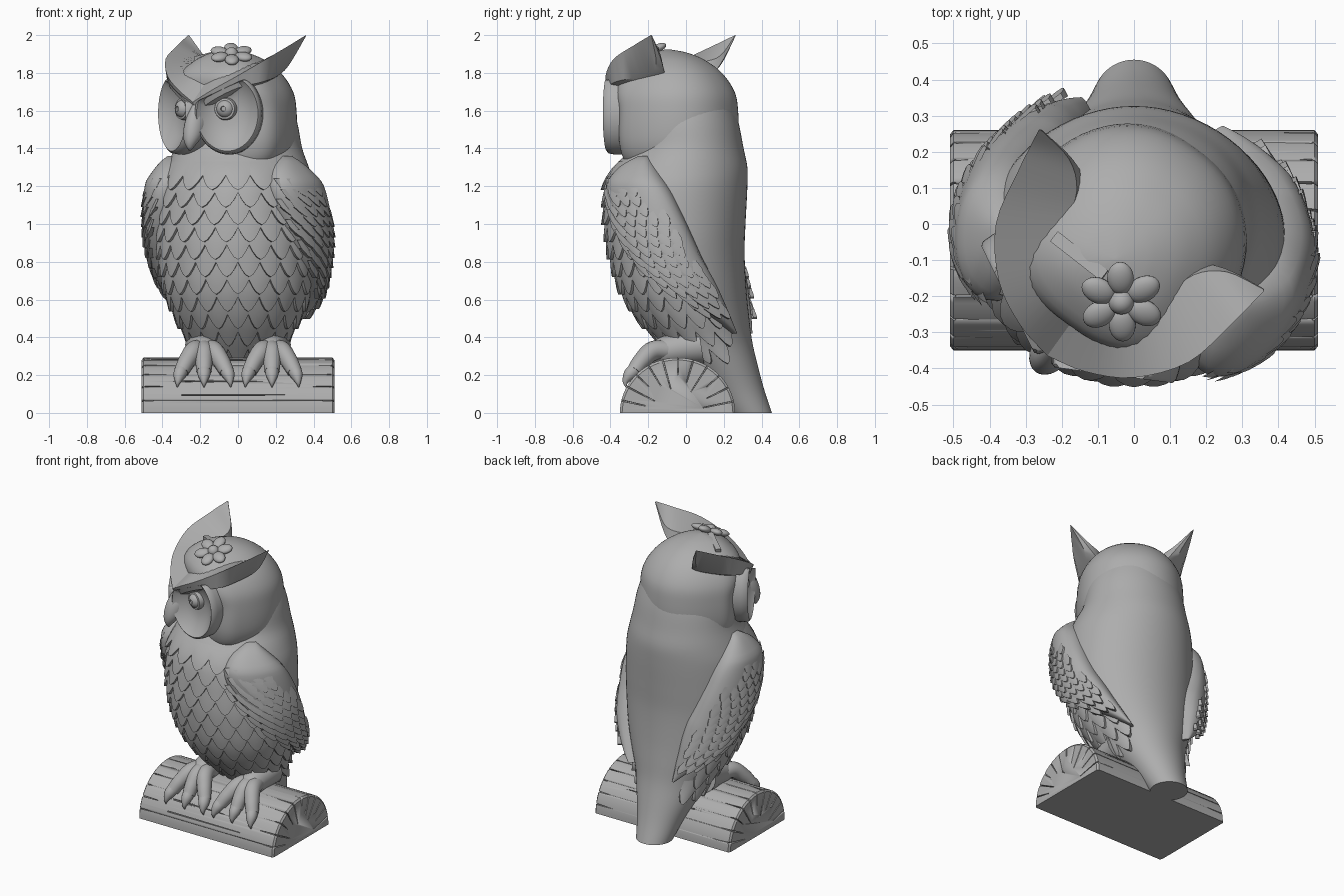
import bpy, bmesh, math
from mathutils import Vector, Matrix

if "Cube" in bpy.data.objects:
    bpy.data.objects.remove(bpy.data.objects["Cube"], do_unlink=True)

stone = bpy.data.materials.new("stone grey")
stone.use_nodes = True
GREY = (0.42, 0.42, 0.42, 1)
stone.diffuse_color = GREY
stone.node_tree.nodes["Principled BSDF"].inputs["Base Color"].default_value = GREY
rad = math.radians


def finish(name, bm, angle=40, fix=True):
    if fix:
        bmesh.ops.recalc_face_normals(bm, faces=bm.faces)
    mesh = bpy.data.meshes.new(name)
    bm.to_mesh(mesh)
    bm.free()
    ob = bpy.data.objects.new(name, mesh)
    bpy.context.collection.objects.link(ob)
    mesh.materials.append(stone)
    bpy.ops.object.select_all(action='DESELECT')
    ob.select_set(True)
    bpy.context.view_layer.objects.active = ob
    bpy.ops.object.shade_smooth_by_angle(angle=rad(angle))
    return ob


def loft(bm, rings):
    vs = [[bm.verts.new(p) for p in r] for r in rings]
    n = len(vs[0])
    for a, b in zip(vs, vs[1:]):
        for i in range(n):
            bm.faces.new((a[i], a[(i + 1) % n], b[(i + 1) % n], b[i]))
    bm.faces.new(vs[0])
    bm.faces.new(vs[-1])


def interp(table, z):
    """Smooth (cubic) lookup in rows sorted by their first value."""
    z = min(max(z, table[0][0]), table[-1][0])
    i = max(j for j in range(len(table) - 1) if table[j][0] <= z)
    p, q = table[i], table[i + 1]
    o, r = table[max(i - 1, 0)], table[min(i + 2, len(table) - 1)]
    h = q[0] - p[0]
    t = (z - p[0]) / h
    out = []
    for k in range(1, len(p)):
        m0 = (q[k] - o[k]) / (q[0] - o[0]) * h
        m1 = (r[k] - p[k]) / (r[0] - p[0]) * h
        out.append((2*t**3 - 3*t*t + 1) * p[k] + (t**3 - 2*t*t + t) * m0
                   + (3*t*t - 2*t**3) * q[k] + (t**3 - t*t) * m1)
    return out


def steps(a, b, n):
    return [a + (b - a) * i / n for i in range(n + 1)]


# Body: height, half width, front y, back y
BODY = [(0, .115, .22, .455), (.12, .15, .12, .415), (.25, .2, 0, .38), (.38, .255, -.14, .35),
        (.5, .32, -.25, .335), (.65, .38, -.34, .32), (.85, .415, -.4, .31), (1, .42, -.42, .315),
        (1.2, .405, -.42, .325), (1.3, .375, -.38, .325), (1.4, .34, -.3, .305),
        (1.55, .31, -.28, .275), (1.7, .25, -.24, .225), (1.8, .17, -.15, .16)]


def skin(deg, z, off=0):
    a, f, b = interp(BODY, z)
    t = rad(deg)
    return Vector(((a + off) * math.cos(t), (f + b) / 2 + ((b - f) / 2 + off) * math.sin(t), z))


bm = bmesh.new()
loft(bm, [[skin(d * 5, z) for d in range(72)] for z in steps(0, 1.8, 60)])
finish("body", bm, 50)


# Feathers: pointed plates that lift away from the surface
def feather(bm, deg, z, width, length, lift, base, skew=0.0):
    r = max(interp(BODY, z)[0], .2)
    rows = []
    for j in range(6):
        row = []
        for i in range(-3, 4):
            s = i / 3
            t = min(j, 4) / 4 * (1 - .55 * abs(s) ** 1.7)
            side = s * width / 2 + skew * t * length
            off = base + lift * t * (1 - .3 * s * s) if j < 5 else base - .012
            row.append(bm.verts.new(skin(deg + math.degrees(side / r), z - length * t, off)))
        rows.append(row)
    for a, b in zip(rows, rows[1:]):
        for i in range(6):
            bm.faces.new((a[i], b[i], b[i + 1], a[i + 1]))


# Wings: height, front angle, back angle, wrapped on the turned body
WING = [(.42, 48, 52), (.47, 38, 52), (.55, 23, 51), (.7, -4, 47), (.85, -22, 39), (1.05, -40, 25),
        (1.2, -46, 12), (1.3, -40, -4), (1.36, -28, -18)]


def wing_angle(side, deg, z):
    turn = 12 + 8 * min(1, max(0, (z - .42) / .4))
    return (deg if side > 0 else 180 - deg) - turn


def wing_span(z):
    return interp(WING, z)


def wing_thickness(z, a):
    ends = min(1, (1.365 - z) / .14, (z - .36) / .3) ** .5
    return .085 * ends * (1 - abs(2 * a - 1) ** 3) ** .6


bm = bmesh.new()
for row in range(11):
    z = 1.33 - row * .092
    r = max(interp(BODY, z)[0], .2)
    step = math.degrees(.118 / r)
    back = wing_span(z)[1]
    hi = min(wing_angle(1, back, z) - 10, 32)
    lo = max(wing_angle(-1, back, z) - 350, -215)
    n = int(130 / step) + 1
    for k in range(-n, n + 1):
        d = -90 + (k + row % 2 / 2) * step
        if lo < d < hi:
            feather(bm, d, z, rad(step) * r * 1.04, .15, .028, .002)
finish("breast_feathers", bm, 40, False)

for side, label in ((1, "left"), (-1, "right")):
    bm = bmesh.new()
    rings = []
    for z in steps(.42, 1.36, 36):
        f, b = wing_span(z)
        outer = [skin(wing_angle(side, f + (b - f) * a, z), z, wing_thickness(z, a) + .004)
                 for a in steps(0, 1, 18)]
        inner = [skin(wing_angle(side, f + (b - f) * a, z), z, -.04) for a in steps(1, 0, 6)]
        rings.append(outer + inner)
    loft(bm, rings)
    finish(label + "_wing", bm, 55)

    bm = bmesh.new()
    for row in range(13):
        z = 1.24 - row * .054
        f, b = wing_span(z)
        d = f + 5 + (row % 2) * 4
        while d < b - (22 if z > 1.1 else 13):
            base = wing_thickness(z, (d - f) / (b - f))
            feather(bm, wing_angle(side, d, z), z, .07, .095, .016, base, .6 * side)
            d += 8
    finish(label + "_wing_feathers", bm, 40, False)


# Head: turned towards the model's right
def turned(u, v, z):
    return Vector((.05 + .81 * u - .58 * v, .04 - .58 * u - .81 * v, z))


HEAD = [(1.3, .8, .18), (1.36, .93, .18), (1.45, 1, .18), (1.6, 1, .18), (1.7, .95, .23),
        (1.8, .77, .28), (1.87, .52, .28), (1.91, .25, .28), (1.925, .02, .28)]


def head_ring(z):
    k, front = interp(HEAD, z)
    ring = []
    for i in range(64):
        c, s = math.cos(i * math.tau / 64), math.sin(i * math.tau / 64)
        depth, power = (front, .8) if s > 0 else (.38, .9)
        ring.append(turned(.33 * k * math.copysign(abs(c) ** power, c),
                           .17 + depth * k * math.copysign(abs(s) ** power, s), z))
    return ring


bm = bmesh.new()
loft(bm, [head_ring(z) for z in steps(1.3, 1.86, 24) + steps(1.87, 1.925, 8)])
finish("head", bm, 60)


def round_part(name, profile, u, v, z, tilt, wide=1, tall=1):
    """Turned profile (radius, height) facing out of the face, kept under the brow line."""
    bm = bmesh.new()
    c, s = math.cos(rad(tilt)), math.sin(rad(tilt))
    rings = []
    for r, h in profile:
        ring = []
        for i in range(48):
            p, q = r * wide * math.cos(i * math.tau / 48), r * tall * math.sin(i * math.tau / 48)
            across = u + p * c + h * s
            top = 1.63 + .53 * abs(across)
            ring.append(turned(across, v - p * s + h * c, min(z + q, top)))
        rings.append(ring)
    loft(bm, rings)
    finish(name, bm, 45)


# Face discs, eyes and brows with ear tufts: outer low, outer high, inner high, inner low
DISC = [(1.0, -.2), (1.06, -.1), (1.06, -.04), (1.03, -.008), (.97, .002), (.9, -.012),
        (.6, -.05), (.3, -.064), (.02, -.066)]
EYE = [(.056, -.06), (.06, .01), (.055, .024), (.044, .026), (.04, .034), (.026, .046), (.014, .05),
       (.012, .042), (.002, .042)]
BROW = [(0, .47, 1.59, 0, .5, 1.645, 0, .37, 1.76, 0, .33, 1.58),
        (.11, .455, 1.66, .11, .475, 1.71, .08, .35, 1.80, .08, .3, 1.6),
        (.22, .395, 1.72, .23, .41, 1.785, .13, .28, 1.83, .13, .22, 1.66),
        (.31, .28, 1.755, .33, .285, 1.875, .17, .18, 1.85, .16, .15, 1.7),
        (.28, .1, 1.79, .365, .13, 1.945, .2, .08, 1.86, .18, .06, 1.75),
        (.3, .03, 1.85, .378, .05, 1.98, .27, .02, 1.89, .26, .015, 1.84),
        (.383, 0, 1.995, .385, .003, 2.0, .38, 0, 1.998, .38, -.002, 1.994)]
for side, label in ((1, "left"), (-1, "right")):
    round_part(label + "_face_disc", DISC, side * .18, .435, 1.585, side * 28, .17 * side, .205)
    round_part(label + "_eye", EYE, side * .135, .385, 1.61, side * 18)
    bm = bmesh.new()
    rows = [(i, *st) for i, st in enumerate(BROW)]
    rings = []
    for t in steps(0, len(BROW) - 1, 24):
        st = interp(rows, t)
        rings.append([turned(side * st[i], st[i + 1], min(st[i + 2], 2)) for i in range(0, 12, 3)])
    loft(bm, rings)
    finish(label + "_brow", bm, 42)

# Beak: height, forward position, half width, half depth
bm = bmesh.new()
BEAK = [(1.39, .525, .006, .006), (1.42, .52, .028, .03), (1.47, .495, .05, .06),
        (1.54, .465, .054, .075), (1.6, .445, .04, .065), (1.66, .43, .02, .04)]
rings = []
for z in steps(1.39, 1.66, 16):
    v, w, d = interp(BEAK, z)
    rings.append([turned(w * math.cos(i * math.tau / 24), v + d * math.sin(i * math.tau / 24), z)
                  for i in range(24)])
loft(bm, rings)
finish("beak", bm, 60)

# Flower on the crown with its ribbon
place = Matrix.Translation((-.035, -.215, 1.9)) @ Matrix.Rotation(rad(25), 4, 'X')
bm = bmesh.new()
for k in range(6):
    m = place @ Matrix.Rotation(rad(-88 + 60 * k), 4, 'Z') @ Matrix.Translation((.072, 0, 0))
    bmesh.ops.create_uvsphere(bm, u_segments=20, v_segments=10, radius=1,
                              matrix=m @ Matrix.Diagonal((.049, .037, .022, 1)))
bmesh.ops.create_uvsphere(bm, u_segments=20, v_segments=10, radius=.036, matrix=place)
finish("flower", bm)
bm = bmesh.new()
bmesh.ops.create_cube(bm, size=1, matrix=Matrix.Translation((-.15, -.09, 1.89)) @ Matrix.Rotation(
    rad(-38), 4, 'Z') @ Matrix.Rotation(rad(-12), 4, 'Y') @ Matrix.Diagonal((.18, .035, .03, 1)))
finish("ribbon", bm)


# Feet: tapered toes draped over the log, each ending in a claw
def tube(bm, points):
    rows = [(float(i), *p) for i, p in enumerate(points)]
    rings = []
    for t in steps(0, len(points) - 1, 20):
        x, y, z, r = interp(rows, t)
        ahead, behind = interp(rows, t + .1), interp(rows, t - .1)
        d = Vector(ahead[:3]) - Vector(behind[:3])
        across = d.cross(Vector((1, 0, 0))).normalized()
        other = d.cross(across).normalized()
        rings.append([Vector((x, y, z)) + r * (across * math.cos(i * math.tau / 16)
                      + other * math.sin(i * math.tau / 16)) for i in range(16)])
    loft(bm, rings)


for x, label in ((.18, "left"), (-.18, "right")):
    bm = bmesh.new()
    tube(bm, [(x, .08, .36, .1), (x, -.04, .34, .085), (x, -.13, .32, .075), (x, -.19, .29, .04)])
    for s in (-1, 0, 1):
        tube(bm, [(x + .02 * s, -.06, .33, .05), (x + .05 * s, -.17, .33, .052),
                  (x + .09 * s, -.235, .275, .046), (x + .12 * s, -.275, .22, .04)])
        tube(bm, [(x + .115 * s, -.265, .235, .038), (x + .13 * s, -.3, .2, .033),
                  (x + .138 * s, -.32, .165, .016), (x + .142 * s, -.318, .135, .002)])
    finish(label + "_foot", bm, 50)


# Half log with cracks cut along the bark and across its ends
def log_point(deg, k=1.0):
    return -.045 + .305 * k * math.cos(rad(deg)), .292 * k * math.sin(rad(deg))


bm = bmesh.new()
loft(bm, [[(x, *log_point(d * 5, k)) for d in range(37)]
          for x, k in ((-.51, .96), (-.5, 1), (.5, 1), (.51, .96))])
log = finish("log", bm, 30)

bm = bmesh.new()


def wedge(x0, x1, deg, k0, k1, w0, w1):
    rings = []
    for x, w in ((x0, w0), (x1, w1)):
        ring = []
        for k, sgn in ((k0, -.4), (k1, -1), (k1, 1), (k0, .4)):
            y, z = log_point(deg, k)
            ring.append((x, y - sgn * w * math.sin(rad(deg)), z + sgn * w * math.cos(rad(deg))))
        rings.append(ring)
    loft(bm, rings)


for side in (-1, 1):
    for k in range(11):
        deg = 12 + 15.5 * k
        wedge(side * .495, side * .53, deg, .45 + .12 * (k % 3), 1.05, .003, .006)
        wedge(side * (.38 + .04 * (k % 3)), side * .493, deg, .96, 1.05, .001, .006)
for x0, x1, deg in ((-.3, .25, 161), (-.28, .1, 145), (-.2, .3, 40)):
    wedge(x0, x1, deg, .96, 1.05, .005, .002)
cutter = finish("crack_cutter", bm)
cutter.hide_render = True
cutter.hide_viewport = True
cut = log.modifiers.new("cracks", 'BOOLEAN')
cut.operation = 'DIFFERENCE'
cut.solver = 'EXACT'
cut.object = cutter
